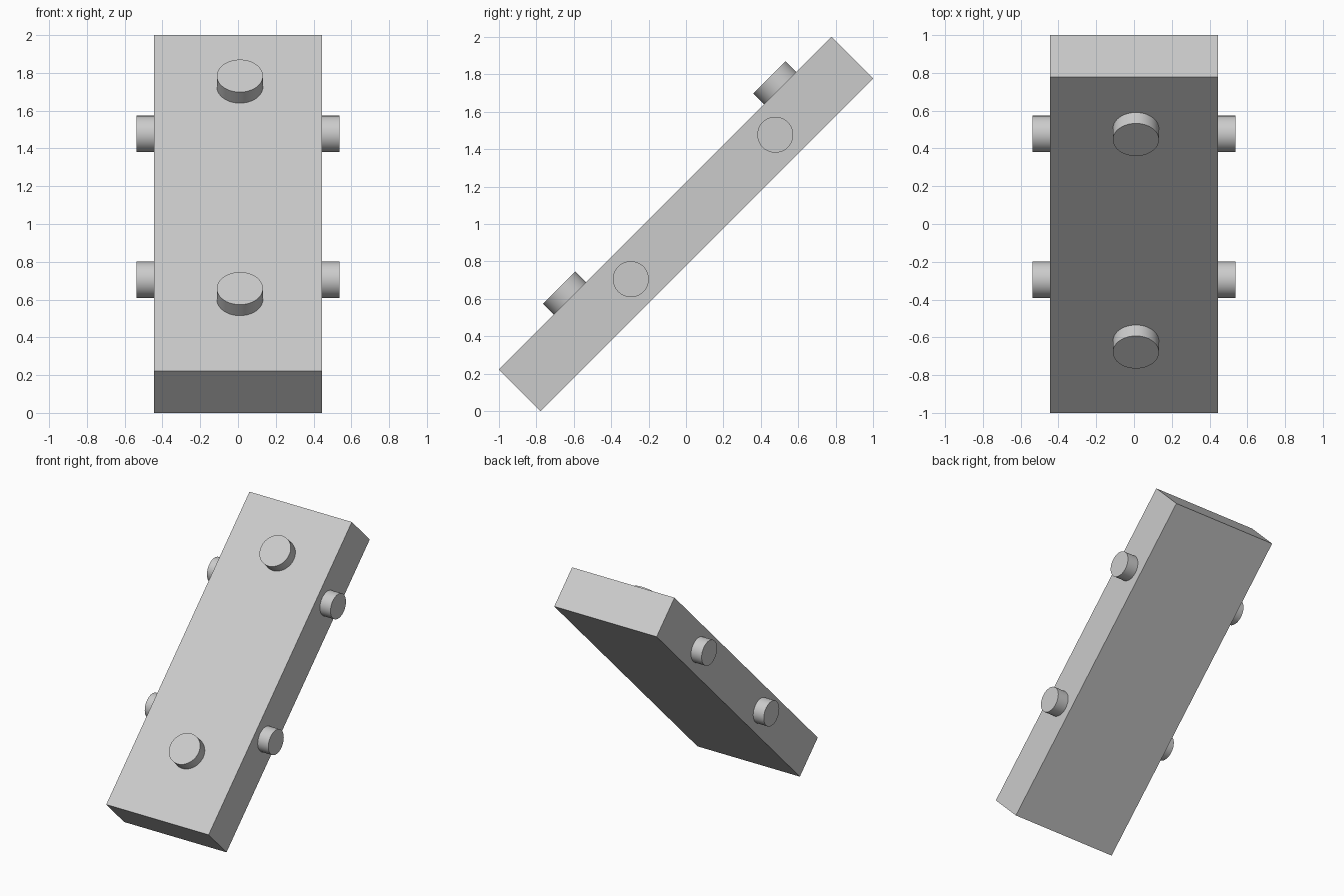
import bpy
from math import pi
from mathutils import Matrix, Vector

if "Cube" in bpy.data.objects:
    bpy.data.objects.remove(bpy.data.objects["Cube"], do_unlink=True)

grey = bpy.data.materials.new("light_grey")
grey.use_nodes = True
colour = (0.6, 0.6, 0.6, 1)
grey.diffuse_color = colour
grey.node_tree.nodes["Principled BSDF"].inputs["Base Color"].default_value = colour

# Slab frame: x across, y along the slope, z out of the upper face
TILT = Matrix.Translation((0, 0, 1)) @ Matrix.Rotation(pi / 4, 4, "X")
WIDTH, LENGTH, DEPTH = 0.89, 2.515, 0.314
EMBED = 0.02


def finish(name, local):
    obj = bpy.context.object
    obj.name = name
    obj.data.materials.append(grey)
    obj.matrix_world = TILT @ local
    return obj


def peg(name, base, axis, radius, height):
    """Round peg standing on the slab, sunk slightly into its surface."""
    bpy.ops.mesh.primitive_cylinder_add(vertices=64, radius=radius, depth=height + EMBED)
    axis = Vector(axis)
    centre = Vector(base) + axis * (height - EMBED) / 2
    finish(name, Matrix.Translation(centre) @ axis.to_track_quat("Z", "Y").to_matrix().to_4x4())
    bpy.ops.object.shade_smooth_by_angle()


# Leaning slab
bpy.ops.mesh.primitive_cube_add(size=1)
finish("slab", Matrix.Diagonal((WIDTH, LENGTH, DEPTH, 1)))

# Pegs on the upper face
for place, along in (("upper", 0.87), ("lower", -0.721)):
    peg(place + "_face_peg", (0.01, along, DEPTH / 2), (0, 0, 1), 0.122, 0.082)

# Pegs on both long edges
for side, sign in (("left", 1), ("right", -1)):
    for place, along in (("upper", 0.675), ("lower", -0.417)):
        peg(f"{side}_{place}_edge_peg", (sign * WIDTH / 2, along, 0), (sign, 0, 0), 0.096, 0.092)
